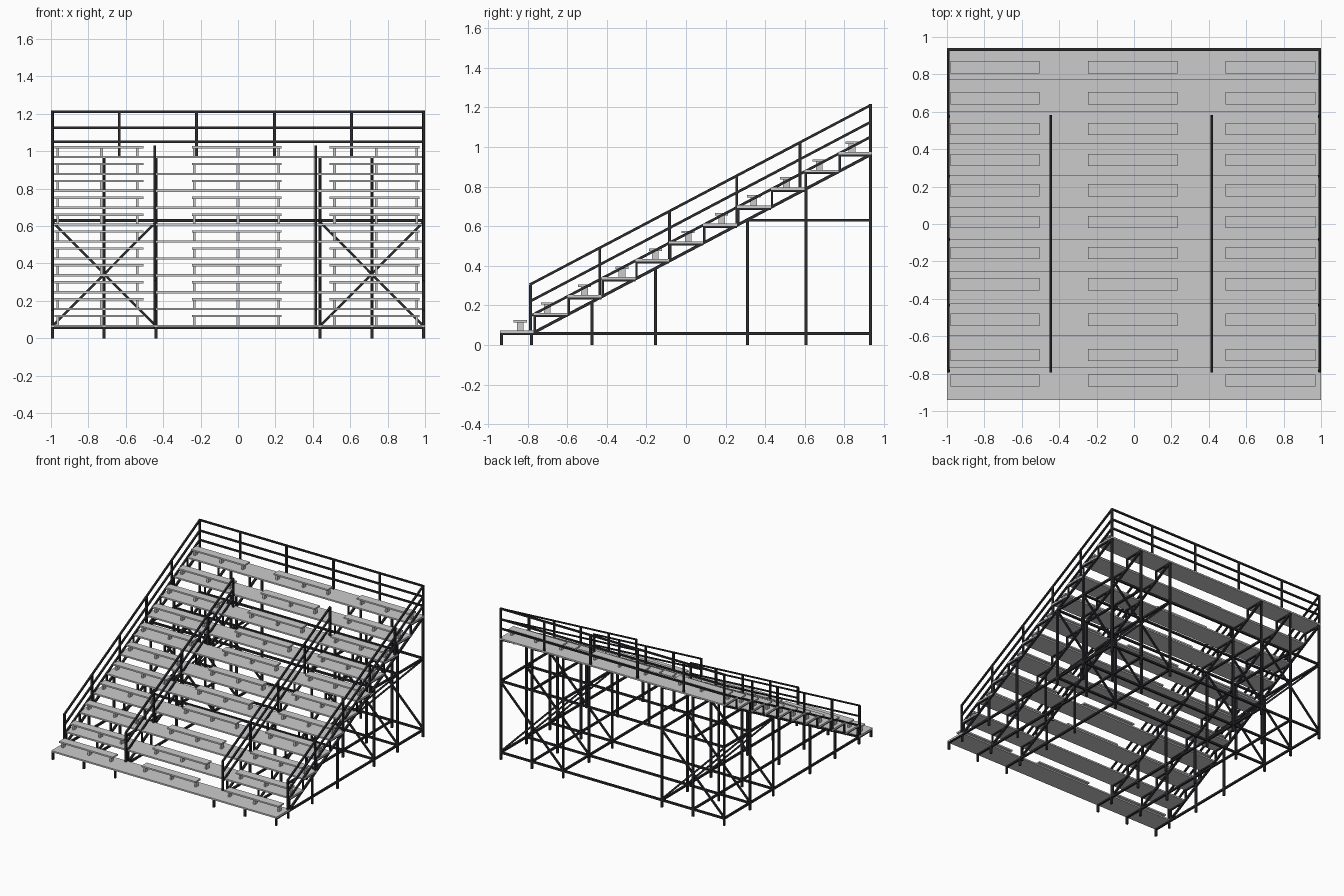
import bpy, bmesh
from mathutils import Vector, Matrix

if "Cube" in bpy.data.objects:
    bpy.data.objects.remove(bpy.data.objects["Cube"])

dark = bpy.data.materials.new("dark_steel")
dark.diffuse_color = (0.025, 0.025, 0.03, 1)
dark.use_nodes = True
dark.node_tree.nodes["Principled BSDF"].inputs["Base Color"].default_value = dark.diffuse_color

ROWS, STEP, RISE = 11, 0.171, 0.0903
Y0, Z0 = -0.94, 0.072          # front edge and top of the first tread
FRAMES = [-0.992, -0.716, -0.438, 0.438, 0.716, 0.992]
BACK = 0.932


def slope(y, offset=0.0):
    """Height of the stringer line at y."""
    return 0.062 + (y + 0.77) * RISE / STEP + offset


def box(bm, x, y, z):
    """Box from (min, max) pairs."""
    size = [b - a for a, b in (x, y, z)]
    mid = [(a + b) / 2 for a, b in (x, y, z)]
    bmesh.ops.create_cube(bm, size=1, matrix=Matrix.Translation(mid) @ Matrix.Diagonal((*size, 1)))


def beam(bm, a, b, w=0.015):
    """Square tube between two points."""
    a, b = Vector(a), Vector(b)
    d = (b - a).normalized()
    ref = Vector((1, 0, 0)) if abs(d.x) < 0.5 else Vector((0, 1, 0))
    side = (ref - d * ref.dot(d)).normalized()
    rot = Matrix((side, d.cross(side), d)).transposed().to_4x4()
    m = Matrix.Translation((a + b) / 2) @ rot @ Matrix.Diagonal((w, w, (b - a).length, 1))
    bmesh.ops.create_cube(bm, size=1, matrix=m)


def finish(bm, name, mat=None):
    bmesh.ops.recalc_face_normals(bm, faces=bm.faces)
    me = bpy.data.meshes.new(name)
    bm.to_mesh(me)
    bm.free()
    if mat:
        me.materials.append(mat)
    bpy.context.collection.objects.link(bpy.data.objects.new(name, me))


# Treads, one full-width plank per row
bm = bmesh.new()
for i in range(ROWS):
    y, z = Y0 + i * STEP, Z0 + i * RISE
    box(bm, (-1, 1), (y, min(y + STEP, 0.94)), (z - 0.012, z))
finish(bm, "tread_planks")

# Bench seats with their pedestal brackets
SEAT_Y = [-0.837, -0.70, -0.512, -0.323, -0.155, 0.011, 0.18, 0.342, 0.508, 0.673, 0.838]
SEATS = [((-0.98, -0.505), (-0.963, -0.73, -0.538)),
         ((-0.247, 0.232), (-0.233, 0.0, 0.217)),
         ((0.49, 0.97), (0.516, 0.74, 0.955))]
seats, brackets = bmesh.new(), bmesh.new()
for i, y in enumerate(SEAT_Y):
    z = Z0 + i * RISE
    for span, feet in SEATS:
        box(seats, span, (y - 0.033, y + 0.033), (z + 0.041, z + 0.053))
        for x in feet:
            box(brackets, (x - 0.007, x + 0.007), (y - 0.017, y + 0.017), (z, z + 0.042))
finish(seats, "bench_seats")
finish(brackets, "seat_brackets")

# Sloping stringers with stepped tread supports
bm = bmesh.new()
for x in FRAMES:
    beam(bm, (x, -0.775, slope(-0.775)), (x, BACK, slope(BACK)))
    for i in range(1, ROWS):
        y, z = Y0 + i * STEP, Z0 + i * RISE - 0.012
        beam(bm, (x, y + 0.006, z - RISE), (x, y + 0.006, z), 0.012)
        beam(bm, (x, y, z - 0.005), (x, min(y + STEP, 0.935), z - 0.005), 0.01)
finish(bm, "stringers", dark)

# Vertical legs
bm = bmesh.new()
for x in FRAMES:
    beam(bm, (x, -0.932, 0), (x, -0.932, 0.062))
    for y in (-0.78, -0.475, -0.155, 0.31, 0.607, BACK):
        beam(bm, (x, y, 0), (x, y, slope(y)))
finish(bm, "legs", dark)

# Horizontal ties, front to back and side to side
bm = bmesh.new()
for x in FRAMES:
    beam(bm, (x, -0.935, 0.057), (x, BACK, 0.057))
    beam(bm, (x, 0.31, 0.63), (x, BACK, 0.63))
for y in (0.31, 0.607, BACK):
    for z in (0.057, 0.63):
        beam(bm, (-0.992, y, z), (0.992, y, z))
finish(bm, "horizontal_ties", dark)

# Cross braces in the outer bays
bm = bmesh.new()
for y in (0.31, 0.607, BACK):
    for s in (-1, 1):
        beam(bm, (s * 0.992, y, 0.065), (s * 0.438, y, 0.622), 0.013)
        beam(bm, (s * 0.992, y, 0.622), (s * 0.438, y, 0.065), 0.013)
finish(bm, "cross_braces", dark)


# Sloping guard rails on the sides and along the aisles
RAILS = (0.25, 0.165, 0.09)
POSTS = [-0.785, -0.435, -0.083, 0.256, 0.575]


def sloped_rail(name, x, end):
    bm = bmesh.new()
    for off in RAILS:
        beam(bm, (x, POSTS[0] - 0.005, slope(POSTS[0], off)), (x, end, slope(end, off)), 0.013)
    for y in POSTS + ([end] if end > 0.6 else []):
        beam(bm, (x, y, slope(y)), (x, y, slope(y, RAILS[0])), 0.014)
    finish(bm, name, dark)


sloped_rail("left_guard_rail", -0.992, BACK)
sloped_rail("right_guard_rail", 0.992, BACK)
sloped_rail("left_aisle_rail", -0.445, 0.578)
sloped_rail("right_aisle_rail", 0.415, 0.578)

# Back guard rail
bm = bmesh.new()
for off in RAILS:
    z = slope(BACK, off)
    beam(bm, (-0.992, BACK, z), (0.992, BACK, z), 0.013)
for x in (-0.992, -0.634, -0.222, 0.195, 0.607, 0.992):
    beam(bm, (x, BACK, 0.965), (x, BACK, slope(BACK, RAILS[0]) + 0.006), 0.014)
finish(bm, "back_guard_rail", dark)
